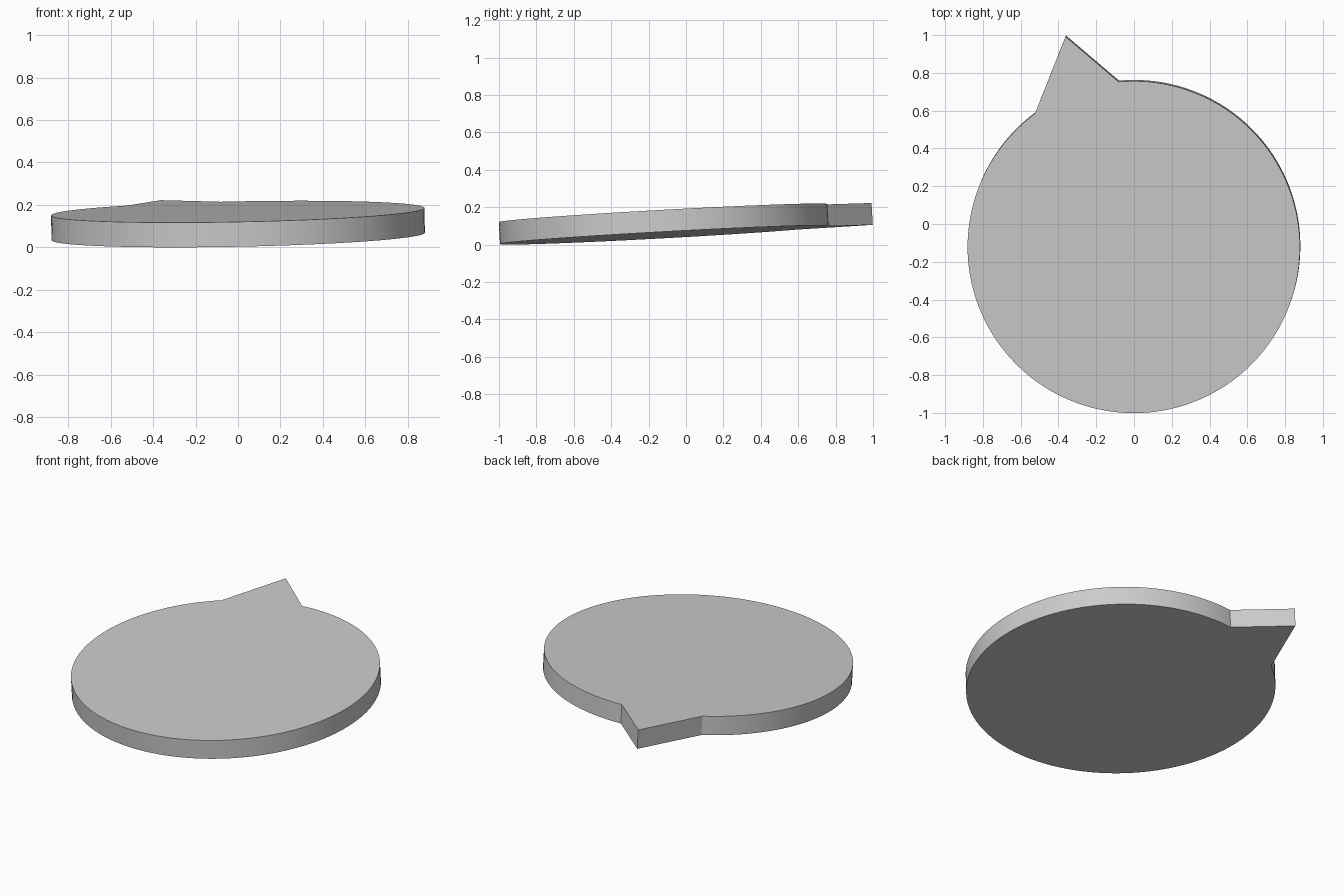
import bpy, bmesh, math
from mathutils import Vector, Matrix

if "Cube" in bpy.data.objects:
    bpy.data.objects.remove(bpy.data.objects["Cube"])

RADIUS, THICK, SEGS = 0.88, 0.117, 128
NOTCH_A, NOTCH_B = math.radians(126.4), math.radians(95.2)

# Outline: long arc of the disc closed by a pointed tail
sweep = 2 * math.pi - (NOTCH_A - NOTCH_B)
outline = [(RADIUS * math.cos(NOTCH_A + sweep * i / SEGS),
            RADIUS * math.sin(NOTCH_A + sweep * i / SEGS)) for i in range(SEGS + 1)]
outline.append((-0.361, 1.116))

# Speech-bubble plate: fill the outline and extrude to thickness
bm = bmesh.new()
face = bm.faces.new([bm.verts.new((x, y, 0)) for x, y in outline])
top = bmesh.ops.extrude_face_region(bm, geom=[face])
bmesh.ops.translate(bm, vec=(0, 0, THICK),
                    verts=[v for v in top["geom"] if isinstance(v, bmesh.types.BMVert)])

# Slight tilt, then rest the lowest point on the ground
tilt = Vector((0, 0, 1)).rotation_difference(Vector((-0.02, -0.055, 1)))
bm.transform(Matrix.Translation((0.001, -0.116, 0)) @ tilt.to_matrix().to_4x4())
low = min(v.co.z for v in bm.verts)
bmesh.ops.translate(bm, vec=(0, 0, -low), verts=bm.verts)
bmesh.ops.recalc_face_normals(bm, faces=bm.faces)

mesh = bpy.data.meshes.new("speech_bubble_plate")
bm.to_mesh(mesh)
bm.free()
plate = bpy.data.objects.new("speech_bubble_plate", mesh)
bpy.context.collection.objects.link(plate)

# Smooth rim, sharp edges at the faces and tail
bpy.context.view_layer.objects.active = plate
plate.select_set(True)
bpy.ops.object.shade_smooth_by_angle(angle=math.radians(30))
